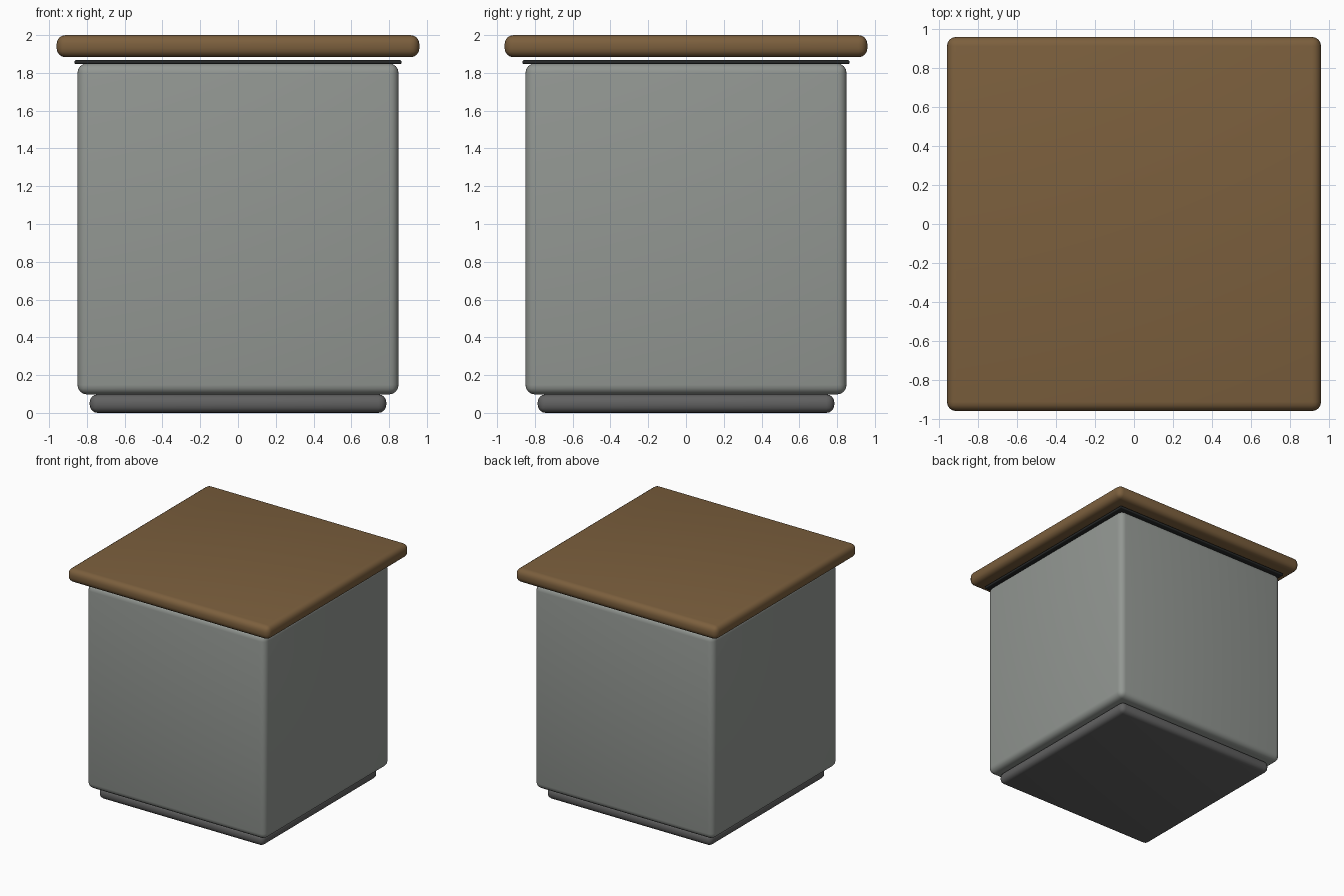
import bpy, math

if "Cube" in bpy.data.objects:
    bpy.data.objects.remove(bpy.data.objects["Cube"])


def material(name, rgb):
    m = bpy.data.materials.new(name)
    m.diffuse_color = (*rgb, 1)
    m.use_nodes = True
    m.node_tree.nodes["Principled BSDF"].inputs["Base Color"].default_value = m.diffuse_color
    return m


def slab(name, half, z0, z1, bevel, mat):
    """Square block from z0 to z1 with rounded edges."""
    bpy.ops.mesh.primitive_cube_add(size=1, location=(0, 0, (z0 + z1) / 2))
    ob = bpy.context.object
    ob.name = name
    ob.scale = (2 * half, 2 * half, z1 - z0)
    bpy.ops.object.transform_apply(location=False, rotation=False, scale=True)
    ob.data.materials.append(mat)
    if bevel:
        b = ob.modifiers.new("rounded_edges", 'BEVEL')
        b.width = bevel
        b.segments = 4
        b.limit_method = 'NONE'
        bpy.ops.object.modifier_apply(modifier=b.name)
        bpy.ops.object.shade_smooth_by_angle(angle=math.radians(35))
    return ob


grey = material("cabinet grey", (0.29, 0.31, 0.29))
dark = material("plinth grey", (0.12, 0.12, 0.12))
black = material("seam black", (0.02, 0.022, 0.022))
wood = material("wood brown", (0.2, 0.115, 0.047))

# Recessed plinth, cabinet body, thin shadow seam, floating worktop
slab("plinth", 0.785, 0.0, 0.098, 0.042, dark)
slab("cabinet_body", 0.85, 0.098, 1.85, 0.05, grey)
slab("seam_plate", 0.865, 1.847, 1.868, 0.007, black)
slab("worktop", 0.96, 1.883, 2.0, 0.047, wood)
